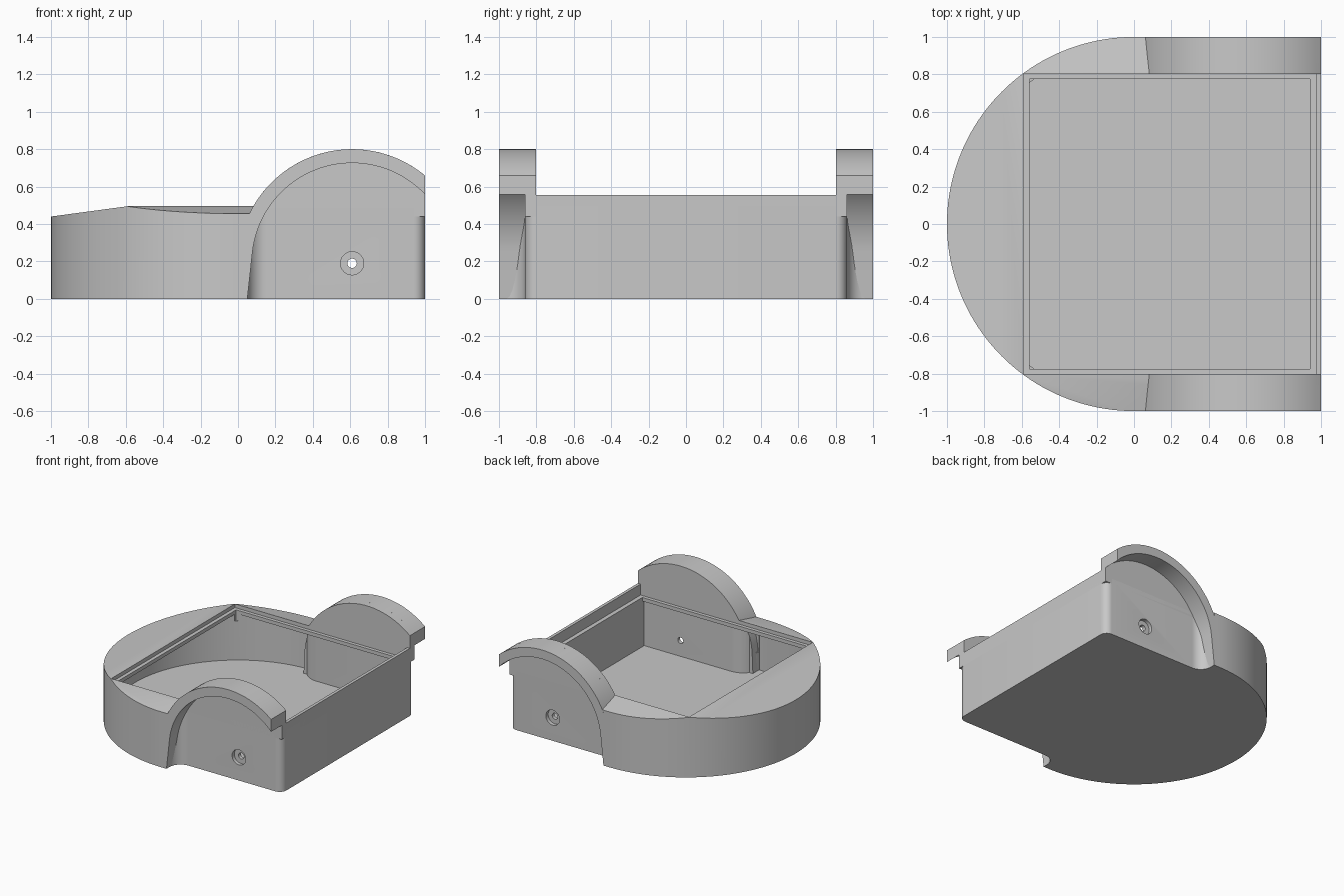
import bpy, bmesh, math

if "Cube" in bpy.data.objects:
    bpy.data.objects.remove(bpy.data.objects["Cube"])

grey = bpy.data.materials.new("light_grey")
grey.diffuse_color = (0.58, 0.58, 0.58, 1)
grey.use_nodes = True
grey.node_tree.nodes["Principled BSDF"].inputs["Base Color"].default_value = grey.diffuse_color


def arc(cx, cy, r, a0, a1, n):
    """Points along an arc, angles in degrees."""
    return [(cx + r * math.cos(math.radians(a0 + (a1 - a0) * i / n)),
             cy + r * math.sin(math.radians(a0 + (a1 - a0) * i / n))) for i in range(n + 1)]


def prism(name, pts, lo, hi, axis):
    """Extrude a closed outline along an axis."""
    lo, hi = min(lo, hi), max(lo, hi)
    place = {"x": lambda a, b, h: (h, a, b),
             "y": lambda a, b, h: (a, h, b),
             "z": lambda a, b, h: (a, b, h)}[axis]
    bm = bmesh.new()
    low = [bm.verts.new(place(a, b, lo)) for a, b in pts]
    high = [bm.verts.new(place(a, b, hi)) for a, b in pts]
    bm.faces.new(low)
    bm.faces.new(high)
    for i in range(len(pts)):
        j = (i + 1) % len(pts)
        bm.faces.new((low[i], low[j], high[j], high[i]))
    bmesh.ops.recalc_face_normals(bm, faces=bm.faces)
    mesh = bpy.data.meshes.new(name)
    bm.to_mesh(mesh)
    bm.free()
    mesh.materials.append(grey)
    ob = bpy.data.objects.new(name, mesh)
    bpy.context.collection.objects.link(ob)
    return ob


def rect(a0, a1, b0, b1):
    return [(a0, b0), (a1, b0), (a1, b1), (a0, b1)]


def activate(ob):
    bpy.ops.object.select_all(action='DESELECT')
    ob.select_set(True)
    bpy.context.view_layer.objects.active = ob


def cut(ob, cutter):
    """Subtract the cutter, then remove it."""
    mod = ob.modifiers.new("cut", 'BOOLEAN')
    mod.operation = 'DIFFERENCE'
    mod.solver = 'EXACT'
    mod.object = cutter
    activate(ob)
    bpy.ops.object.modifier_apply(modifier=mod.name)
    bpy.data.objects.remove(cutter)


def mirrored(half):
    """Close a half outline across y = 0; its last point lies on the axis."""
    return half + [(x, -y) for x, y in reversed(half[:-1])]


def trim_top(ob, drop=0.0):
    """Flat in the middle, sloping down to the nose and the sides."""
    z = 0.495 - drop
    cut(ob, prism("nose_slope", [(-1.2, z - 0.082), (-0.59, z), (1.1, z),
                                 (1.1, 0.8), (-1.2, 0.8)], -1.2, 1.2, "y"))
    for s in (-1, 1):
        cut(ob, prism("side_slope", [(s * W, z), (s * 1.1, z - 0.06),
                                     (s * 1.1, 0.8), (s * W, 0.8)], -1.2, 1.2, "x"))


W = 0.803                       # half width of the lid seat
AX, AZ, R, r = 0.61, 0.19, 0.61, 0.536   # axle and fender radii

# Body: round nose, wheel wells with filleted ends, rounded rear corners
plan = (arc(0.94, 0.80, 0.06, 0, 90, 8) + arc(0.15, 0.96, 0.10, 270, 180, 10)
        + [(0.05, 1.0)] + arc(0, 0, 1, 90, 180, 40))
body = prism("body", mirrored(plan), 0, 0.6, "z")
trim_top(body)

# Hollow inside, its ceiling parallel to the deck
hollow_plan = ([(0.94, 0.8)] + arc(0.15, 0.96, 0.16, 270, 187, 10)
               + arc(0, 0, 0.94, 92, 180, 40))
hollow = prism("hollow", mirrored(hollow_plan), 0.06, 0.6, "z")
trim_top(hollow, 0.06)
cut(body, hollow)

# Pocket that follows the curve of the wheel arch
pocket = prism("pocket", [(-0.04, 0.2)] + arc(AX, AZ, R, 178, 155, 10) + [(-0.04, 0.448)],
               -0.935, 0.935, "y")
trim_top(pocket, 0.06)
cut(body, pocket)

# Opening and stepped seat for a lid
cut(body, prism("opening", rect(-0.56, 0.94, -0.775, 0.775), 0.38, 0.7, "z"))
cut(body, prism("lid_seat", rect(-0.59, 0.975, -W, W), 0.465, 0.7, "z"))

# Axle holes with counterbores
cut(body, prism("axle_hole", arc(AX, AZ, 0.025, 0, 348.75, 31), -1.1, 1.1, "y"))
for s in (-1, 1):
    cut(body, prism("counterbore", arc(AX, AZ, 0.062, 0, 348.75, 31),
                    s * 0.83, s * 1.1, "y"))

# Raised lip along the rear edge
parts = [body, prism("rear_lip", rect(0.975, 1.0, -W, W), 0.44, 0.555, "z")]

# Fender arches, the plates behind them, and the deck corners that meet them
end_out = math.degrees(math.acos((1 - AX) / R))
end_in = math.degrees(math.acos((1 - AX) / r))
low_out = 180 - math.degrees(math.asin((0.44 - AZ) / R))
arch = (arc(AX, AZ, R, end_out, 177, 40) + [(-0.008, 0), (0.05, 0)]
        + arc(AX, AZ, r, 173.5, end_in, 40))
plate = arc(AX, AZ, R, end_out, low_out, 40) + [(1.0, 0.44)]
for s, side in ((-1, "front"), (1, "back")):
    parts.append(prism(side + "_fender_arch", arch, s * 0.86, s * 1.0, "y"))
    parts.append(prism(side + "_fender_plate", plate, s * W, s * 0.86, "y"))
    corner = prism(side + "_deck_corner", rect(0.03, 0.09, s * 0.85, s * 0.999), 0.43, 0.6, "z")
    trim_top(corner)
    parts.append(corner)

for ob in parts:
    activate(ob)
    bpy.ops.object.shade_smooth_by_angle(angle=math.radians(25))
